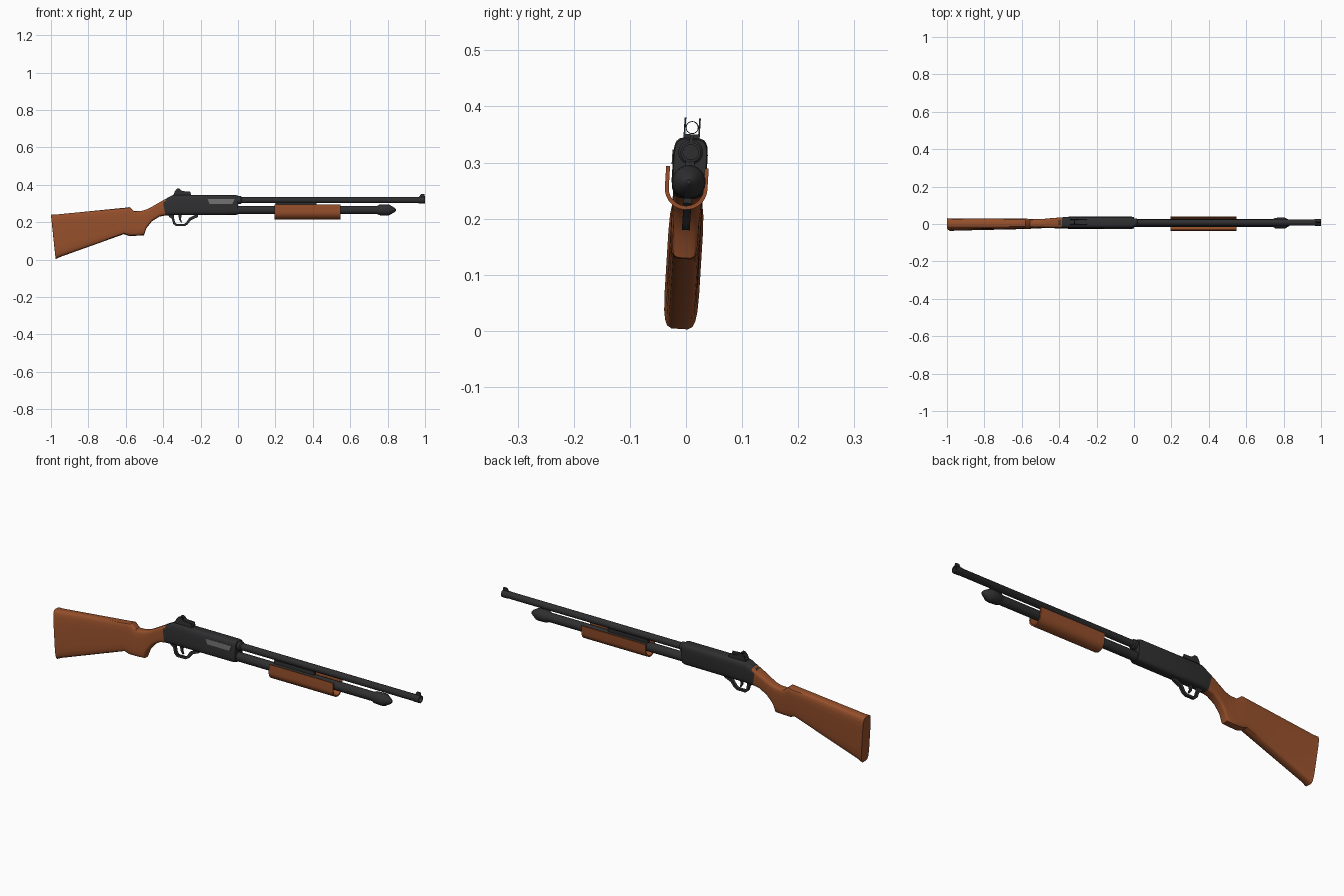
import bpy, bmesh, math
from mathutils import Matrix

if "Cube" in bpy.data.objects:
    bpy.data.objects.remove(bpy.data.objects["Cube"])


def material(name, rgb):
    m = bpy.data.materials.new(name)
    m.diffuse_color = (*rgb, 1)
    m.use_nodes = True
    m.node_tree.nodes["Principled BSDF"].inputs["Base Color"].default_value = m.diffuse_color
    return m


WOOD = material("red_brown_wood", (0.30, 0.078, 0.024))
METAL = material("black_metal", (0.028, 0.028, 0.030))
STEEL = material("grey_steel", (0.16, 0.16, 0.16))


def finish(name, bm, mat, angle=35):
    bmesh.ops.recalc_face_normals(bm, faces=bm.faces)
    me = bpy.data.meshes.new(name)
    bm.to_mesh(me)
    bm.free()
    me.materials.append(mat)
    ob = bpy.data.objects.new(name, me)
    bpy.context.collection.objects.link(ob)
    bpy.context.view_layer.objects.active = ob
    bpy.ops.object.select_all(action='DESELECT')
    ob.select_set(True)
    bpy.ops.object.shade_smooth_by_angle(angle=math.radians(angle))
    return ob


def bridge(bm, rings, closed=False):
    n = len(rings[0])
    pairs = list(zip(rings, rings[1:])) + ([(rings[-1], rings[0])] if closed else [])
    for a, b in pairs:
        for i in range(n):
            bm.faces.new((a[i], a[(i + 1) % n], b[(i + 1) % n], b[i]))
    if not closed:
        bm.faces.new(rings[0])
        bm.faces.new(rings[-1])


def loft(name, sections, mat, power, n=20):
    """Rounded-box sections (x_top, z_top, x_bottom, z_bottom, half_width)."""
    bm = bmesh.new()
    rings = []
    for xt, zt, xb, zb, hw in sections:
        ring = []
        for i in range(n):
            a = 2 * math.pi * (i + 0.5) / n
            c, s = math.cos(a), math.sin(a)
            y = hw * math.copysign(abs(c) ** power, c)
            t = (1 + math.copysign(abs(s) ** power, s)) / 2
            ring.append(bm.verts.new((xb + (xt - xb) * t, y, zb + (zt - zb) * t)))
        rings.append(ring)
    bridge(bm, rings)
    return finish(name, bm, mat)


def lathe(name, z, profile, mat, n=24, closed=False):
    """Turn (x, radius) points about a lengthwise axis at height z."""
    bm = bmesh.new()
    rings = [[bm.verts.new((x, r * math.cos(2 * math.pi * i / n), z + r * math.sin(2 * math.pi * i / n)))
              for i in range(n)] for x, r in profile]
    bridge(bm, rings, closed)
    return finish(name, bm, mat)


def prism(name, pts, y0, y1, mat):
    """Side profile of (x, z) points pulled across from y0 to y1."""
    bm = bmesh.new()
    bridge(bm, [[bm.verts.new((x, y, z)) for x, z in pts] for y in (y0, y1)])
    return finish(name, bm, mat)


def box(name, x0, x1, y0, y1, z0, z1, mat):
    return prism(name, [(x0, z0), (x1, z0), (x1, z1), (x0, z1)], y0, y1, mat)


# Wooden stock with pistol grip
loft("stock", [
    (-1.0, .24, -.975, .003, .031),
    (-.975, .241, -.955, .013, .028),
    (-.60, .278, -.61, .137, .027),
    (-.58, .281, -.585, .128, .026),
    (-.555, .259, -.55, .128, .024),
    (-.515, .261, -.503, .130, .023),
    (-.49, .268, -.490, .168, .023),
    (-.465, .280, -.46, .206, .025),
    (-.42, .306, -.42, .231, .027),
    (-.385, .326, -.385, .238, .028)], WOOD, 0.4)

# Receiver and ejection port
loft("receiver", [
    (-.403, .316, -.388, .236, .028),
    (-.35, .345, -.35, .239, .031),
    (-.01, .345, -.01, .240, .031),
    (0, .342, 0, .243, .029)], METAL, 0.45)
prism("ejection_port", [(-.152, .296), (-.03, .296), (-.018, .322), (-.162, .322)],
      -.0325, -.027, STEEL)

# Barrel with open bore, and its collar at the receiver
BARREL_Z = .319
lathe("barrel", BARREL_Z, [(-.01, .0165), (.965, .0165), (.968, .018), (1, .018),
                           (1, .0135), (.9, .0135), (-.01, .0135)], METAL, closed=True)
lathe("barrel_collar", BARREL_Z, [(-.01, .022), (.015, .022), (.02, .017)], METAL)

# Magazine tube and pointed cap
TUBE_Z = .266
lathe("magazine_tube", TUBE_Z, [(-.01, .022), (.76, .022)], METAL)
lathe("magazine_cap", TUBE_Z, [(.745, .022), (.755, .028), (.795, .030), (.81, .028),
                               (.838, .011), (.844, .004)], METAL)
box("action_bar", .20, .42, -.008, .008, .282, .306, METAL)

# U-shaped pump handle
bm = bmesh.new()
arc = [math.pi * i / 14 for i in range(15)]


def u_shape(r, top):
    return [(-r, top)] + [(-r * math.cos(a), .254 - r * math.sin(a)) for a in arc] + [(r, top)]


section = u_shape(.038, .292) + u_shape(.031, .292)[::-1]
bridge(bm, [[bm.verts.new((x, y - .004, z)) for y, z in section] for x in (.195, .548)])
finish("pump_handle", bm, WOOD)

# Trigger guard and trigger
guard = [(-.375, .245), (-.368, .228), (-.355, .222), (-.346, .192), (-.332, .180),
         (-.285, .180), (-.268, .190), (-.252, .212), (-.215, .228), (-.215, .245),
         (-.235, .236), (-.262, .222), (-.277, .198), (-.289, .190),
         (-.328, .190), (-.336, .198), (-.343, .226), (-.343, .245)]
prism("trigger_guard", guard, -.007, .007, METAL)
prism("trigger", [(-.318, .245), (-.316, .215), (-.304, .198), (-.299, .200),
                  (-.305, .218), (-.300, .245)], -.004, .004, METAL)

# Rear sight: base, two ears and a ring
box("rear_sight_base", -.345, -.25, -.0145, .0145, .335, .351, METAL)
ears = [(-.345, .345), (-.338, .365), (-.326, .379), (-.314, .380), (-.298, .366),
        (-.256, .364), (-.25, .345)]
for side, y in (("left", .013), ("right", -.013)):
    prism("rear_sight_ear_" + side, ears, y - .0015, y + .0015, METAL)
lathe("rear_sight_ring", .363, [(-.322, .0115), (-.316, .0115), (-.316, .0100), (-.322, .0100)],
      METAL, closed=True)

# Front sight post
prism("front_sight", [(.968, .334), (.978, .351), (.996, .351), (1, .334)], -.003, .003, METAL)

# The whole gun leans slightly about its length
lean = Matrix.Translation((0, -.0115, 0)) @ Matrix.Rotation(-.062, 4, 'X')
for ob in bpy.context.collection.objects:
    ob.matrix_world = lean @ ob.matrix_world
